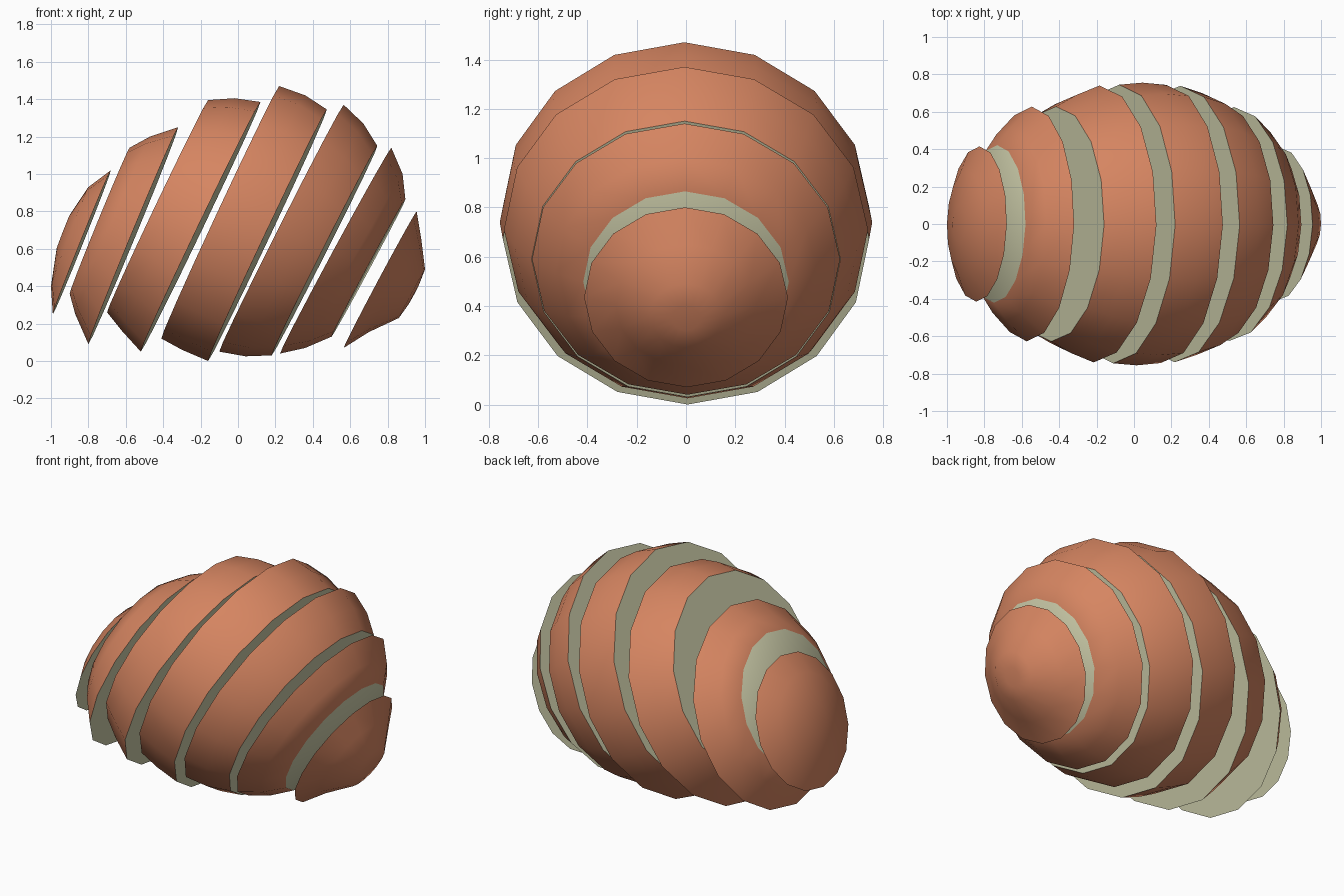
import bpy, bmesh, math
from mathutils import Vector, Matrix

if "Cube" in bpy.data.objects:
    bpy.data.objects.remove(bpy.data.objects["Cube"])

SIDES = 16
YAW = Matrix.Rotation(math.radians(-1.2), 3, 'Z')


def material(name, rgb):
    m = bpy.data.materials.new(name)
    m.diffuse_color = (*rgb, 1)
    m.use_nodes = True
    m.node_tree.nodes["Principled BSDF"].inputs["Base Color"].default_value = m.diffuse_color
    return m


skin = material("orange skin", (0.67, 0.235, 0.12))
flesh = material("pale green flesh", (0.62, 0.62, 0.41))


def make_slice(name, rings, start_mat, end_mat):
    """Loft circular rings; each ring is (top x, top z, bottom x, bottom z)."""
    bm = bmesh.new()
    loops = []
    for tx, tz, bx, bz in rings:
        top, bottom = Vector((tx, 0, tz)), Vector((bx, 0, bz))
        centre, up = (top + bottom) / 2, (top - bottom) / 2
        side = Vector((0, up.length, 0))
        loop = []
        for i in range(SIDES):
            a = 2 * math.pi * i / SIDES
            offset = YAW @ (up * math.cos(a) + side * math.sin(a))
            loop.append(bm.verts.new(centre + offset))
        loops.append(loop)
    # curved skin
    for a, b in zip(loops, loops[1:]):
        for i in range(SIDES):
            j = (i + 1) % SIDES
            bm.faces.new((a[i], a[j], b[j], b[i]))
    # flat cut faces
    bm.faces.new(loops[0]).material_index = start_mat
    bm.faces.new(loops[-1]).material_index = end_mat
    bmesh.ops.recalc_face_normals(bm, faces=bm.faces)
    mesh = bpy.data.meshes.new(name)
    bm.to_mesh(mesh)
    bm.free()
    mesh.materials.append(skin)
    mesh.materials.append(flesh)
    ob = bpy.data.objects.new(name, mesh)
    bpy.context.collection.objects.link(ob)
    bpy.ops.object.select_all(action='DESELECT')
    ob.select_set(True)
    bpy.context.view_layer.objects.active = ob
    bpy.ops.object.shade_smooth_by_angle(angle=math.radians(42))


# rounded left end
make_slice("left_end_slice", [(-.90, .78, -.97, .60), (-.80, .93, -1.0, .40),
                              (-.68, 1.02, -.99, .25)], 0, 1)

# middle slices, left to right
middle = [
    [(-.58, 1.14, -.90, .36), (-.47, 1.20, -.87, .25), (-.32, 1.25, -.80, .09)],
    [(-.16, 1.395, -.70, .26), (-.02, 1.405, -.62, .16), (.12, 1.385, -.52, .05)],
    [(.22, 1.47, -.41, .12), (.36, 1.42, -.30, .06), (.475, 1.345, -.16, 0)],
    [(.565, 1.37, -.10, .05), (.67, 1.27, .04, .025), (.745, 1.15, .18, .03)],
    [(.82, 1.14, .225, .04), (.88, 1.0, .36, .07), (.895, .865, .50, .13)],
]
for n, rings in enumerate(middle, 1):
    make_slice(f"middle_slice_{n}", rings, 1, 1)

# rounded right end
make_slice("right_end_slice", [(.955, .80, .565, .07), (.98, .65, .70, .155),
                               (1.0, .49, .86, .23), (.965, .40, .91, .30)], 1, 0)
